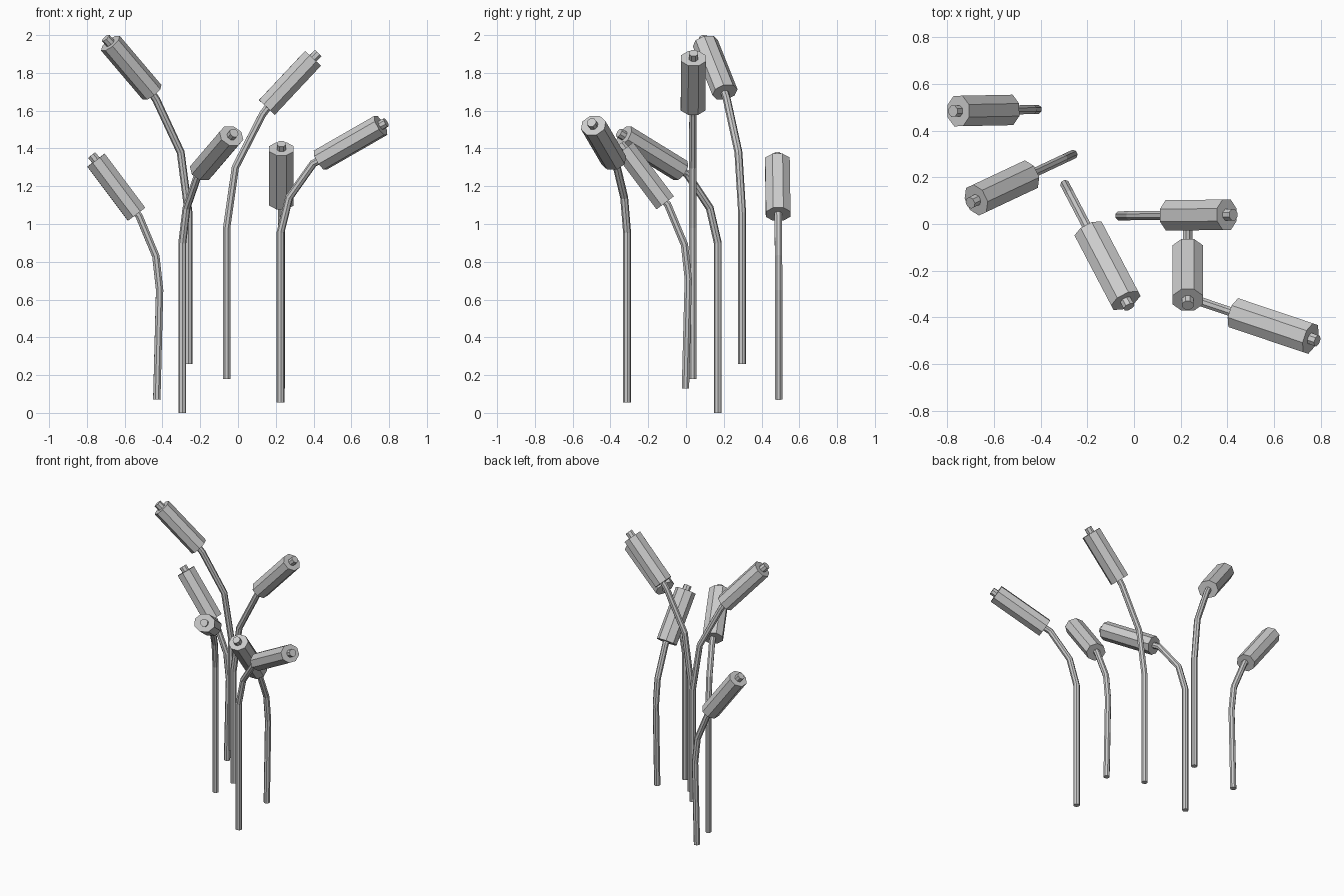
import bpy, bmesh
from math import cos, sin, pi
from mathutils import Vector

if "Cube" in bpy.data.objects:
    bpy.data.objects.remove(bpy.data.objects["Cube"])

SIDES = 8

# Side profiles (outward distance, height): stem points, then head bottom, head top, spike end
SHORT = [(0, 0), (-.015, .58), (.005, .76), (.095, .975), (.107, .982), (.322, 1.268), (.345, 1.295)]
TALL = [(0, 0), (0, .80), (.046, 1.12), (.19, 1.40), (.213, 1.437), (.457, 1.697), (.485, 1.725)]
WIDE = [(0, 0), (0, .90), (.048, 1.085), (.183, 1.265), (.222, 1.283), (.56, 1.467), (.59, 1.483)]


def sweep(name, pts, side, r_side, r_norm):
    """Closed flat-faced tube along a planar path, rings mitred at the bends."""
    bm = bmesh.new()
    rings = []
    for i, p in enumerate(pts):
        a = (p - pts[i - 1]).normalized() if i else Vector()
        b = (pts[i + 1] - p).normalized() if i < len(pts) - 1 else Vector()
        norm = side.cross((a + b).normalized())
        ring = []
        for k in range(SIDES):
            t = 2 * pi * (k + .5) / SIDES
            ring.append(bm.verts.new(p + side * r_side * cos(t) + norm * r_norm * sin(t)))
        rings.append(ring)
    for lo, hi in zip(rings, rings[1:]):
        for k in range(SIDES):
            j = (k + 1) % SIDES
            bm.faces.new((lo[k], lo[j], hi[j], hi[k]))
    bm.faces.new(rings[0][::-1])
    bm.faces.new(rings[-1])
    bmesh.ops.recalc_face_normals(bm, faces=bm.faces)
    mesh = bpy.data.meshes.new(name)
    bm.to_mesh(mesh)
    bm.free()
    bpy.context.collection.objects.link(bpy.data.objects.new(name, mesh))


def reed(n, profile, base, direction):
    d = Vector((*direction, 0)).normalized()
    side = Vector((-d.y, d.x, 0))
    pts = [Vector(base) + d * s + Vector((0, 0, z)) for s, z in profile]
    bottom, top, end = pts[4:]
    axis = (top - bottom).normalized()
    # bent stem, running a little way into the head
    sweep(f"reed_stem_{n}", pts[:4] + [bottom + axis * .03], side, .021, .021)
    # seed head
    sweep(f"reed_head_{n}", [bottom, top], side, .0705, .062)
    # spike on top of the head
    sweep(f"reed_spike_{n}", [top - axis * .02, end], side, .026, .026)


REEDS = [
    (SHORT, (-.43, .49, .07), (-1, -.02)),
    (TALL, (-.262, .297, .26), (-.438, -.206)),
    (WIDE, (-.295, .168, 0), (.27, -.515)),
    (TALL, (-.06, .035, .18), (1, .01)),
    (SHORT, (.23, -.003, .13), (0, -1)),
    (WIDE, (.225, -.312, .055), (.565, -.19)),
]
for i, args in enumerate(REEDS, 1):
    reed(i, *args)
